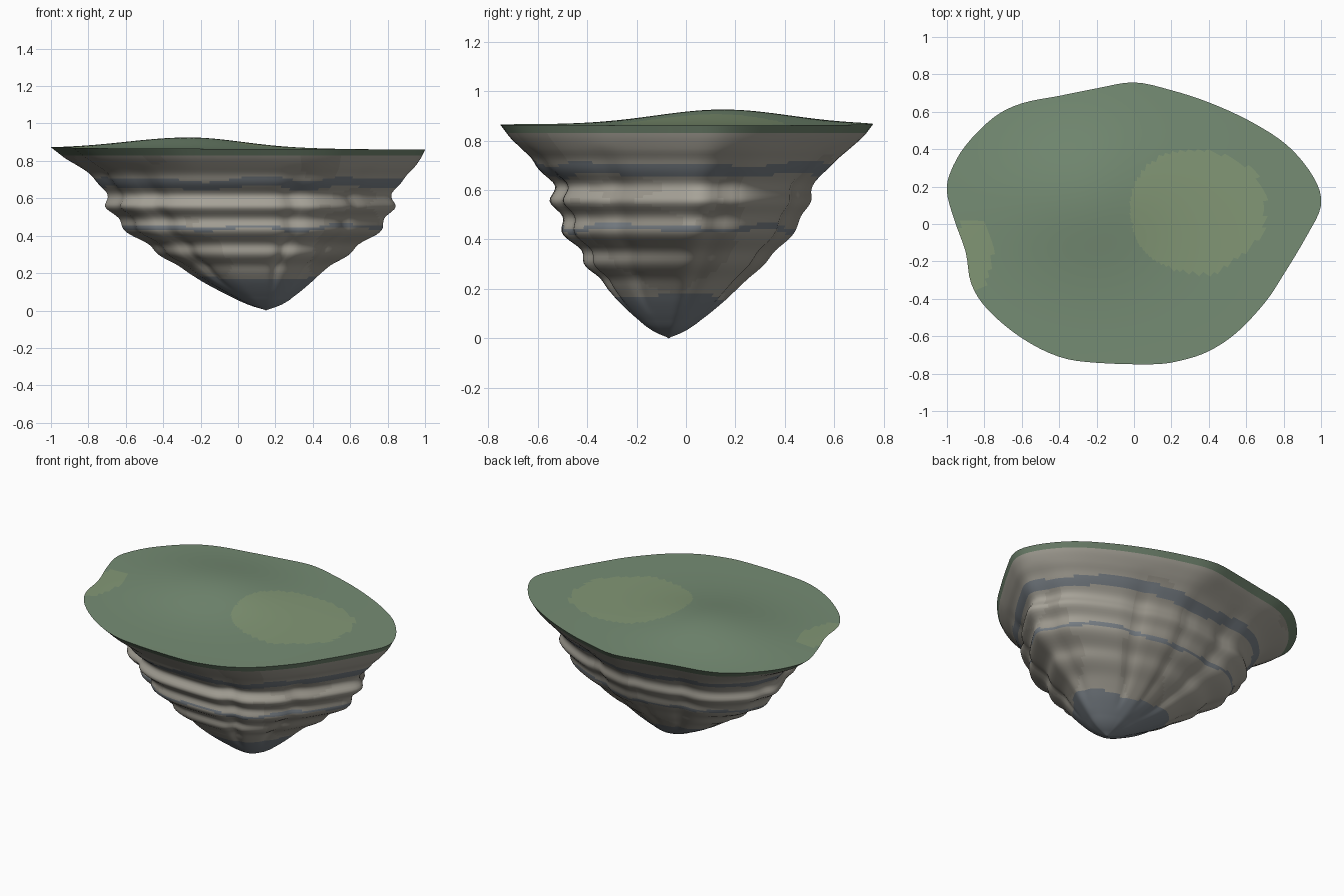
import bpy, bmesh, math
from mathutils import noise, Vector

if "Cube" in bpy.data.objects:
    bpy.data.objects.remove(bpy.data.objects["Cube"])

SEG = 112

# top outline (x, y), counter-clockwise
OUTLINE = [(1.0, .10), (.96, .25), (.82, .42), (.62, .55), (.40, .65), (.20, .715), (0, .757),
           (-.20, .725), (-.40, .685), (-.60, .645), (-.75, .57), (-.90, .42), (-.98, .28),
           (-1.0, .17), (-.96, .02), (-.90, -.15), (-.87, -.32), (-.78, -.46), (-.60, -.61),
           (-.40, -.71), (-.20, -.742), (.10, -.75), (.25, -.73), (.40, -.68), (.55, -.58),
           (.70, -.42), (.80, -.27), (.92, -.07)]
# height, scale of the outline
PROFILE = [(.0, 0), (.025, .075), (.05, .13), (.1, .21), (.15, .285), (.2, .35), (.25, .42),
           (.3, .485), (.35, .545), (.4, .615), (.45, .66), (.5, .69), (.55, .725),
           (.6, .73), (.65, .755), (.7, .805), (.76, .88), (.83, .965), (.866, 1)]
# height, drift of the ring centre, and stretch of x against y
DRIFT_X = [(0, .15), (.2, .09), (.4, .08), (.6, .06), (.75, .055), (.83, .02), (.866, 0)]
DRIFT_Y = [(0, -.07), (.2, -.055), (.4, -.03), (.6, -.015), (.866, 0)]
STRETCH = [(0, 0), (.2, .01), (.3, .03), (.42, .05), (.6, .05), (.7, .02), (.83, 0), (.866, 0)]


def spline(a, b, c, d, t):
    return b + .5 * t * (c - a + t * (2*a - 5*b + 4*c - d + t * (3*(b - c) + d - a)))


def lookup(table, z):
    for k in range(len(table) - 1):
        if z <= table[k + 1][0]:
            t = (z - table[k][0]) / (table[k + 1][0] - table[k][0])
            v = [table[max(0, min(len(table) - 1, k + j))][1] for j in (-1, 0, 1, 2)]
            return spline(*v, t)
    return table[-1][1]


def outline_point(i):
    n = len(OUTLINE)
    u = i / SEG * n
    k, t = int(u), u - int(u)
    p = [OUTLINE[(k + j) % n] for j in (-1, 0, 1, 2)]
    return tuple(spline(*(q[ax] for q in p), t) for ax in (0, 1))


RIM = [outline_point(i) for i in range(SEG)]


def angle_gap(a, b):
    return (a - b + math.pi) % (2 * math.pi) - math.pi


def rock_point(i, z):
    x, y = RIM[i]
    a = math.atan2(y, x)
    s = lookup(PROFILE, z)
    fade = max(0, min(1, (.78 - z) / .15)) * max(0, min(1, (z - .1) / .15))
    # three ledges, strongest at the front and sides
    ledge = .65 - .35 * math.sin(a)
    bulge = .019 * math.cos(2 * math.pi * (z - .555) / .13) * ledge
    bulge *= max(0, min(1, (z - .18) / .08))
    # vertical gullies
    gully = sum(d * math.exp(-(angle_gap(a, math.radians(g)) / .09) ** 2)
                for g, d in ((-66, .035), (-140, .035), (-28, .025), (14, .025),
                             (62, .03), (95, .02), (125, .025), (165, .02)))
    s += fade * (bulge - gully + .004)
    k = lookup(STRETCH, z)
    return (x * s * (1 + k) + lookup(DRIFT_X, z), y * s * (1 - k) + lookup(DRIFT_Y, z), z)


def material(name, rgb):
    m = bpy.data.materials.new(name)
    m.diffuse_color = (*rgb, 1)
    m.use_nodes = True
    m.node_tree.nodes["Principled BSDF"].inputs["Base Color"].default_value = m.diffuse_color
    return m


def build(name, rings, tip, mats, pick):
    """Skin a stack of rings, closed with a fan to the tip."""
    bm = bmesh.new()
    rows = [[bm.verts.new(p) for p in ring] for ring in rings]
    for lo, hi in zip(rows, rows[1:]):
        for i in range(SEG):
            j = (i + 1) % SEG
            bm.faces.new((lo[i], lo[j], hi[j], hi[i]))
    t = bm.verts.new(tip)
    upward = tip[2] > .5
    end = rows[-1] if upward else rows[0]
    for i in range(SEG):
        a, b = end[i], end[(i + 1) % SEG]
        bm.faces.new((a, b, t) if upward else (b, a, t))
    for f in bm.faces:
        f.material_index = pick(f.calc_center_median())
    me = bpy.data.meshes.new(name)
    bm.to_mesh(me)
    bm.free()
    ob = bpy.data.objects.new(name, me)
    bpy.context.collection.objects.link(ob)
    for m in mats:
        me.materials.append(m)
    bpy.ops.object.select_all(action='DESELECT')
    ob.select_set(True)
    bpy.context.view_layer.objects.active = ob
    bpy.ops.object.shade_smooth_by_angle(angle=math.radians(50))
    return ob


# rock underside with strata
def rock_colour(c):
    z = c.z + noise.noise(Vector((c.x * 3, c.y * 3, 0))) * .03
    if z < .17 or .66 < z < .705 or .435 < z < .455:
        return 1
    return 2 if noise.noise(Vector((c.x * 2.5, c.y * 2.5, 4))) > .15 else 0


heights = [.006 + (.83 - .006) * k / 66 for k in range(67)]
build("rock_underside", [[rock_point(i, z) for i in range(SEG)] for z in heights],
      (.15, -.07, 0), [material("rock", (.38, .36, .31)), material("slate", (.19, .215, .24)),
                       material("rock_dark", (.33, .31, .265))], rock_colour)


# grass cap: thin rim and gently hilly top
def hill(x, y):
    wide = .48 if x < -.27 else .40
    main = .06 * math.exp(-((x + .27) / wide) ** 2 - ((y - .15) / .38) ** 2)
    return main + .003 * math.sin(3 * x + 1) * math.cos(3 * y) * max(0, 1 - x*x - 1.7*y*y)


def grass_point(i, s):
    x, y = RIM[i][0] * s, RIM[i][1] * s
    return (x, y, .864 - .003 * x + hill(x, y))


def grass_colour(c):
    if c.z < .855:
        return 1
    w = noise.noise(Vector((c.x * 4, c.y * 4, 1))) * .12
    if math.hypot((c.x - .335) / .36, (c.y - .08) / .34) + w < 1:
        return 2
    if math.hypot((c.x + .86) / .1, (c.y + .17) / .2) + w < 1:
        return 2
    return 0


rim = [[rock_point(i, .83) for i in range(SEG)]]
top = [[grass_point(i, 1 - k / 36) for i in range(SEG)] for k in range(36)]
build("grass_cap", rim + top, (0, 0, .864 + hill(0, 0)),
      [material("grass", (.18, .265, .175)), material("grass_rim", (.155, .22, .15)),
       material("dry_grass", (.225, .31, .18))], grass_colour)
